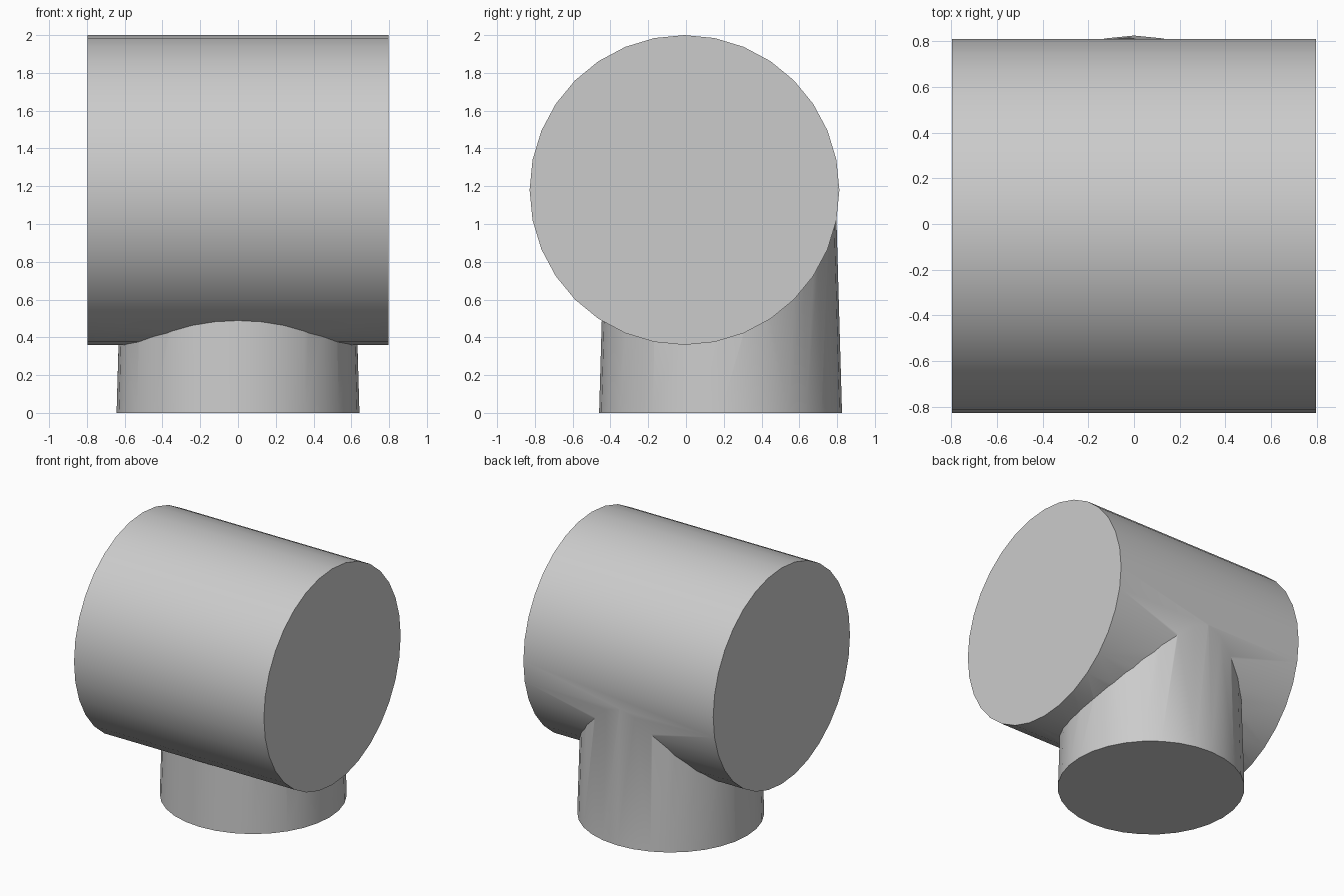
import bpy
from math import pi, radians

cube = bpy.data.objects.get("Cube")
if cube:
    bpy.data.objects.remove(cube)

# Single plain grey
grey = bpy.data.materials.new("plain_grey")
grey.use_nodes = True
colour = (0.6, 0.6, 0.6, 1)
grey.diffuse_color = colour
grey.node_tree.nodes["Principled BSDF"].inputs["Base Color"].default_value = colour


def tapered_cylinder(name, bottom, top, depth, location, rotation=(0, 0, 0)):
    bpy.ops.mesh.primitive_cone_add(vertices=32, radius1=bottom, radius2=top,
                                    depth=depth, location=location, rotation=rotation)
    obj = bpy.context.object
    obj.name = name
    obj.data.materials.append(grey)
    return obj


# Slightly tapered foot, reaching up inside the drum
foot = tapered_cylinder("foot", 0.643, 0.609, 1.18, (0, 0.183, 0.59))

# Large drum lying across the foot
drum = tapered_cylinder("drum", 0.82, 0.82, 1.594, (0, -0.008, 1.18), (0, pi / 2, 0))

# Fuse the foot into the drum
fuse = drum.modifiers.new("fuse_foot", "BOOLEAN")
fuse.operation = "UNION"
fuse.solver = "EXACT"
fuse.object = foot
bpy.context.view_layer.objects.active = drum
bpy.ops.object.modifier_apply(modifier=fuse.name)
bpy.data.objects.remove(foot)
drum.name = "drum_with_foot"

# Smooth sides, crisp rims
bpy.ops.object.select_all(action="DESELECT")
drum.select_set(True)
bpy.ops.object.shade_smooth_by_angle(angle=radians(30))
